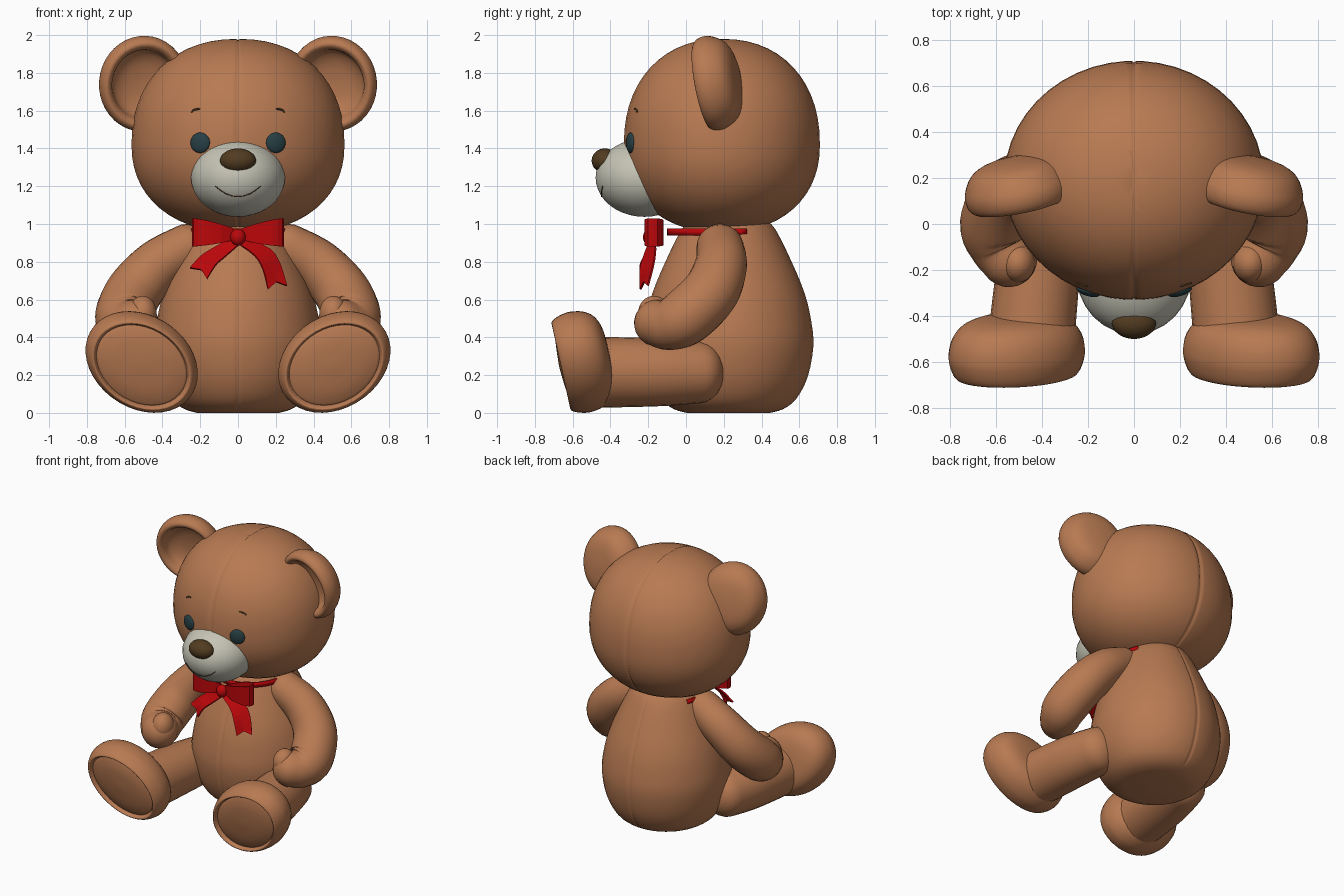
import bpy, bmesh, math
from mathutils import Vector, Matrix

if "Cube" in bpy.data.objects:
    bpy.data.objects.remove(bpy.data.objects["Cube"])


def material(name, rgb):
    m = bpy.data.materials.new(name)
    m.diffuse_color = (*rgb, 1)
    m.use_nodes = True
    m.node_tree.nodes["Principled BSDF"].inputs["Base Color"].default_value = m.diffuse_color
    return m


FUR = material("brown_fur", (0.48, 0.195, 0.085))
CREAM = material("muzzle_cream", (0.56, 0.55, 0.46))
RED = material("ribbon_red", (0.5, 0.002, 0.003))
EYE = material("eye_black", (0.02, 0.05, 0.058))
NOSE = material("nose_brown", (0.085, 0.045, 0.015))


def smooth(pts, n=4):
    """Catmull-Rom resampling of any-dimension points."""
    P = [pts[0]] + list(pts) + [pts[-1]]
    out = []
    for i in range(1, len(P) - 2):
        for k in range(n):
            t = k / n
            out.append([0.5 * (2 * b + (c - a) * t + (2 * a - 5 * b + 4 * c - d) * t * t
                               + (3 * b - a - 3 * c + d) * t ** 3)
                        for a, b, c, d in zip(*P[i - 1:i + 3])])
    return out + [list(pts[-1])]


def loft(name, rings, mat, closed=True, mirror=False, seam=0, solid=0, shade=True):
    """Skin rows of points; optional mirror, stitched centre seam and thickness."""
    bm = bmesh.new()
    rows = [[bm.verts.new(p) for p in r] for r in rings]
    m = len(rows[0])
    for a, b in zip(rows, rows[1:]):
        for j in range(m if closed else m - 1):
            k = (j + 1) % m
            bm.faces.new((a[j], a[k], b[k], b[j]))
    bmesh.ops.remove_doubles(bm, verts=bm.verts, dist=1e-4)
    if seam:
        for x in (-0.009, 0.009, 0):
            bmesh.ops.bisect_plane(bm, geom=bm.verts[:] + bm.edges[:] + bm.faces[:],
                                   plane_co=(x, 0, 0), plane_no=(1, 0, 0), dist=1e-5)
        mid = sum((v.co for v in bm.verts), Vector()) / len(bm.verts)
        for v in bm.verts:
            if abs(v.co.x) < 1e-3 and v.co.z > 0.05:
                v.co -= (v.co - mid).normalized() * seam
    bmesh.ops.recalc_face_normals(bm, faces=bm.faces)
    me = bpy.data.meshes.new(name)
    bm.to_mesh(me)
    bm.free()
    me.materials.append(mat)
    for p in me.polygons:
        p.use_smooth = shade
    ob = bpy.data.objects.new(name, me)
    bpy.context.collection.objects.link(ob)
    if solid:
        ob.modifiers.new("thickness", 'SOLIDIFY').thickness = solid
    if mirror:
        ob.modifiers.new("mirror", 'MIRROR')
    return ob


def lathe(name, prof, mat, loc, sx=1, sy=1, rot=None, seg=40, **kw):
    """Turn an (r, h) profile about local z, squash to an ellipse, then place it."""
    rot = rot or Matrix.Identity(3)
    rings = [[Vector(loc) + rot @ Vector((sx * r * math.cos(a), sy * r * math.sin(a), h))
              for a in [2 * math.pi * (j + 0.5) / seg for j in range(seg)]] for r, h in prof]
    return loft(name, rings, mat, **kw)


def ball(name, loc, rad, mat, n=16, rot=None, **kw):
    prof = [(math.sin(math.pi * i / n), -rad[2] * math.cos(math.pi * i / n)) for i in range(n + 1)]
    return lathe(name, prof, mat, loc, rad[0], rad[1], rot, seg=28, **kw)


def tube(name, pts, mat, flat=1.0, n=5, seg=24, **kw):
    """Sweep circles along (x, y, z, r) points with rounded ends."""
    P = smooth(pts, n)
    C = [Vector(p[:3]) for p in P]
    T = [(C[min(i + 1, len(C) - 1)] - C[max(i - 1, 0)]).normalized() for i in range(len(C))]
    q = T[0].to_track_quat('Z', 'X')
    rings = []

    def ring(c, r):
        rings.append([c + q @ Vector((r * math.cos(2 * math.pi * j / seg),
                                      r * math.sin(2 * math.pi * j / seg), 0)) for j in range(seg)])
    caps = [math.pi / 2 * k / 6 for k in range(1, 7)]
    for a in reversed(caps):
        ring(C[0] - T[0] * P[0][3] * flat * math.sin(a), P[0][3] * math.cos(a))
    for i, p in enumerate(P):
        if i:
            q = T[i - 1].rotation_difference(T[i]) @ q
        ring(C[i], p[3])
    for a in caps:
        ring(C[-1] + T[-1] * P[-1][3] * flat * math.sin(a), P[-1][3] * math.cos(a))
    return loft(name, rings, mat, **kw)


def basis(normal, major):
    """Rotation whose z is the normal and whose x follows the major axis."""
    z = Vector(normal).normalized()
    x = Vector(major)
    x = (x - z * x.dot(z)).normalized()
    return Matrix((x, z.cross(x), z)).transposed()


# Head: squarish egg, fuller below, with centre seam
E = 2.2
HZ, UP, DOWN = 1.42, 0.56, 0.465
head = []
for i in range(29):
    a = math.pi * i / 28
    c = -math.cos(a)
    h = math.copysign(abs(c) ** (2 / E), c)
    head.append((abs(math.sin(a)) ** (2 / E), h * (UP if h > 0 else DOWN)))
lathe("head", head, FUR, (0, 0.19, HZ), 0.565, 0.52, seg=48, seam=0.007)


def head_y(x, z):
    t = (z - HZ) / (UP if z > HZ else DOWN)
    r = (1 - abs(t) ** E) ** (1 / E)
    return 0.19 - 0.52 * math.sqrt(r * r - (x / 0.565) ** 2)


# Body: pear with flat base and seam
body = [(0, 0), (0.22, 0), (0.29, 0.02), (0.36, 0.075), (0.42, 0.19), (0.45, 0.35), (0.44, 0.48),
        (0.405, 0.63), (0.335, 0.8), (0.25, 0.97), (0.2, 1.02)]
lathe("body", [body[0]] + smooth(body[1:], 3) + [(0, 1.04)], FUR, (0, 0.225, 0), 0.98, 1,
      seg=48, seam=0.006)

# Ears: cupped discs
ear = [(0, -0.11), (0.5, -0.1), (0.8, -0.068), (0.96, -0.01), (1, 0.035), (0.96, 0.075),
       (0.86, 0.092), (0.75, 0.07), (0.67, 0.02), (0.4, -0.015), (0, -0.025)]
lathe("ear", smooth(ear, 3), FUR, (0.507, 0.175, 1.749), 0.238, 0.256,
      basis((-0.2, -1, -0.19), (1, 0, 0)), mirror=True)

# Arms with paw and thumb
tube("arm", [(0.27, 0.18, 0.875, 0.125), (0.425, 0.185, 0.78, 0.138), (0.55, 0.13, 0.64, 0.15),
             (0.605, 0.0, 0.51, 0.152), (0.58, -0.09, 0.47, 0.138), (0.545, -0.15, 0.475, 0.125)],
     FUR, mirror=True)
ball("thumb", (0.505, -0.17, 0.525), (0.075, 0.085, 0.095), FUR, mirror=True)

# Legs and feet with inset soles
tube("leg", [(0.37, 0.07, 0.215, 0.165), (0.41, -0.15, 0.215, 0.18), (0.445, -0.48, 0.215, 0.188)],
     FUR, flat=0.78, mirror=True)
foot = [(0, -0.145), (0.5, -0.14), (0.8, -0.11), (0.95, -0.055), (1, 0.01), (0.985, 0.055),
        (0.93, 0.1), (0.86, 0.12), (0.81, 0.095), (0.77, 0.1), (0.5, 0.12), (0, 0.13)]
a = math.radians(35)
lathe("foot", smooth(foot, 3), FUR, (0.51, -0.545, 0.273), 0.318, 0.246,
      basis((0, -1, -0.22), (math.cos(a), 0, math.sin(a))), mirror=True)

# Face
MC, MR = (0, -0.22, 1.245), (0.25, 0.26, 0.207)
ball("muzzle", MC, MR, CREAM, n=20)
ball("nose", (0, -0.43, 1.335), (0.096, 0.07, 0.065), NOSE)
ball("eye", (0.2, head_y(0.2, 1.43) + 0.003, 1.43), (0.054, 0.054, 0.02), EYE,
     rot=basis((0.3, -1, 0), (1, 0, 0)), mirror=True)
mouth = []
for i in range(9):
    x = -0.12 + 0.03 * i
    z = 1.145 + 0.055 * (x / 0.12) ** 2
    y = MC[1] - MR[1] * math.sqrt(1 - (x / MR[0]) ** 2 - ((z - MC[2]) / MR[2]) ** 2)
    mouth.append((x, y, z, 0.0025))
tube("mouth", mouth, NOSE, n=2, seg=6)
tube("brow", [(x, head_y(x, z), z, 0.005) for x, z in ((0.205, 1.61), (0.23, 1.605), (0.245, 1.595))],
     NOSE, n=2, seg=6, mirror=True)

# Ribbon round the neck
arc = [math.radians(-90 + d) for d in range(-114, 115, 6)]
loft("neck_ribbon", [[(0.262 * math.cos(t), 0.2 + 0.3 * math.sin(t), z) for z in (0.94, 0.975)]
                     for t in arc], RED, closed=False, solid=0.012)

# Bow: two loops, knot and two notched tails
loop = smooth([(0.02, -0.185, 0.03), (0.09, -0.215, 0.05), (0.18, -0.22, 0.068), (0.235, -0.2, 0.074),
               (0.24, -0.15, 0.074), (0.18, -0.12, 0.068), (0.09, -0.14, 0.05), (0.02, -0.17, 0.03)], 2)
loft("bow_loop", [[(x, y, 0.945 + k * h + 0.05 * min(x, 0.2)) for k in (-1, 0, 1)] for x, y, h in loop],
     RED, closed=False, solid=0.01, mirror=True, shade=False)
ball("bow_knot", (0, -0.19, 0.93), (0.04, 0.038, 0.045), RED)


def tail(name, left, right, notch):
    rows = [[Vector(l), (Vector(l) + Vector(r)) / 2, Vector(r)]
            for l, r in zip(smooth(left, 3), smooth(right, 3))]
    rows[-1][1] = Vector(notch)
    loft(name, rows, RED, closed=False, solid=0.01, shade=False)


tail("bow_tail_long",
     [(0.0, -0.2, 0.9), (0.09, -0.225, 0.835), (0.135, -0.245, 0.76), (0.16, -0.245, 0.655)],
     [(0.04, -0.17, 0.93), (0.17, -0.165, 0.87), (0.225, -0.175, 0.79), (0.26, -0.205, 0.675)],
     (0.205, -0.225, 0.695))
tail("bow_tail_short",
     [(-0.03, -0.17, 0.93), (-0.14, -0.165, 0.87), (-0.2, -0.18, 0.83), (-0.255, -0.2, 0.77)],
     [(0.0, -0.2, 0.89), (-0.07, -0.225, 0.83), (-0.12, -0.245, 0.785), (-0.165, -0.245, 0.71)],
     (-0.195, -0.225, 0.76))
